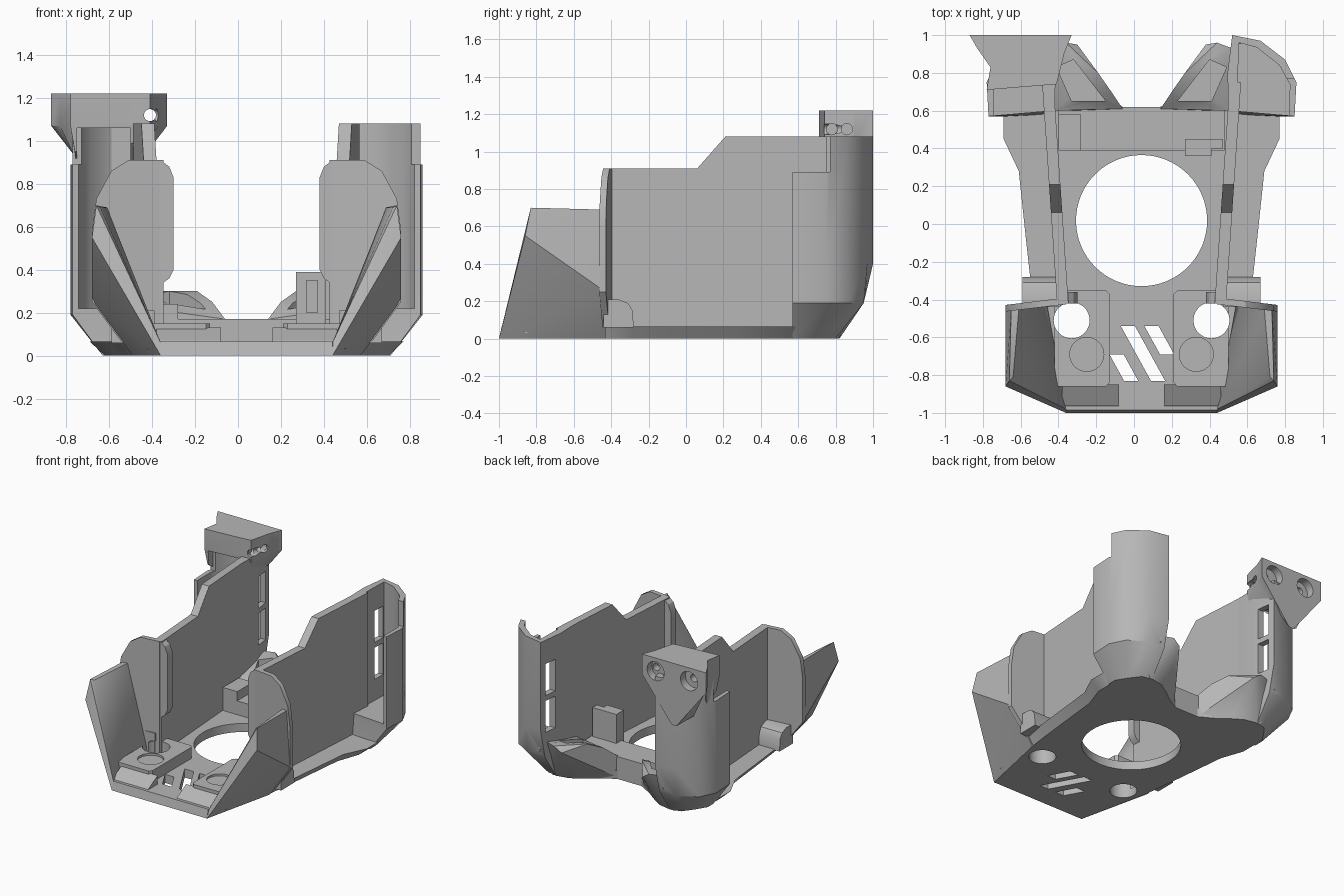
import bpy, bmesh, math

if "Cube" in bpy.data.objects:
    bpy.data.objects.remove(bpy.data.objects["Cube"])

AXIS = 0.04  # the shroud's plane of symmetry; side parts use distance from it
SIDES = ((1, "left"), (-1, "right"))

grey = bpy.data.materials.new("plain grey")
grey.use_nodes = True
grey.diffuse_color = (0.47, 0.47, 0.47, 1)
grey.node_tree.nodes["Principled BSDF"].inputs["Base Color"].default_value = (0.47, 0.47, 0.47, 1)


def finish(name, bm, side):
    for v in bm.verts:
        v.co.x = AXIS + side * v.co.x
    bmesh.ops.recalc_face_normals(bm, faces=bm.faces)
    mesh = bpy.data.meshes.new(name)
    bm.to_mesh(mesh)
    bm.free()
    mesh.materials.append(grey)
    ob = bpy.data.objects.new(name, mesh)
    bpy.context.collection.objects.link(ob)
    return ob


def loft(name, rings, side=1):
    """Solid through rings with equal point counts, capped at both ends."""
    bm = bmesh.new()
    loops = [[bm.verts.new(p) for p in r] for r in rings]
    n = len(loops[0])
    for a, b in zip(loops, loops[1:]):
        for i in range(n):
            j = (i + 1) % n
            bm.faces.new((a[i], a[j], b[j], b[i]))
    bm.faces.new(loops[0][::-1])
    bm.faces.new(loops[-1])
    return finish(name, bm, side)


def slab(name, plan, z0, z1, side=1):
    return loft(name, [[(x, y, z) for x, y in plan] for z in (z0, z1)], side)


def hull(name, pts, side=1):
    bm = bmesh.new()
    verts = [bm.verts.new(p) for p in pts]
    bmesh.ops.convex_hull(bm, input=verts)
    bmesh.ops.dissolve_limit(bm, angle_limit=0.02, verts=bm.verts, edges=bm.edges)
    return finish(name, bm, side)


def box(name, x0, x1, y0, y1, z0, z1, side=1):
    return slab(name, [(x0, y0), (x1, y0), (x1, y1), (x0, y1)], z0, z1, side)


def circle(r, n):
    return [(r * math.cos(i * math.tau / n), r * math.sin(i * math.tau / n)) for i in range(n)]


def disc(x, y, r, z0, z1, side=1):
    return slab("cutter", [(x + a, y + b) for a, b in circle(r, 64)], z0, z1, side)


def cut(ob, *cutters):
    for c in cutters:
        m = ob.modifiers.new("cut", "BOOLEAN")
        m.operation, m.solver, m.object = "DIFFERENCE", "EXACT", c
        bpy.context.view_layer.objects.active = ob
        bpy.ops.object.modifier_apply(modifier=m.name)
        bpy.data.objects.remove(c)


# Floor plate with chamfered underside, fan opening, screw holes and slanted vents
upper = [(0.40, -0.985), (0.56, -0.44), (0.59, -0.28), (0.61, -0.1), (0.65, 0.28),
         (0.73, 0.45), (0.73, 0.57), (0.64, 0.72), (0.53, 0.84), (0.42, 0.82), (0.10, 0.62)]
lower = [(0.40, -1), (0.52, -0.44), (0.54, -0.28), (0.56, -0.1), (0.60, 0.28),
         (0.66, 0.45), (0.66, 0.57), (0.60, 0.70), (0.51, 0.82), (0.42, 0.80), (0.10, 0.62)]
floor = loft("floor_plate", [[(x, y, z) for x, y in half + [(-x, y) for x, y in reversed(half)]]
                             for half, z in ((lower, 0), (upper, 0.065))])
cut(floor, disc(0, 0.018, 0.347, -1, 1))
for side, _ in SIDES:
    cut(floor, disc(0.37, -0.51, 0.095, -1, 1, side))
for x0, ya, yb in ((-0.11, -0.54, -0.83), (0.015, -0.54, -0.69), (-0.17, -0.69, -0.83)):
    run = (ya - yb) * 0.55
    cut(floor, slab("cutter", [(x0, ya), (x0 + 0.075, ya), (x0 + 0.075 + run, yb), (x0 + run, yb)], -1, 1))

# Raised bar behind the opening
box("rear_crossbar", -0.44, 0.44, 0.39, 0.62, 0.05, 0.17)

for side, word in SIDES:
    # Screw pads at the front of the floor
    pad = slab(word + "_screw_pad", [(0.17, -0.84), (0.19, -0.86), (0.46, -0.86), (0.46, -0.35),
                                    (0.19, -0.35), (0.17, -0.37)], 0.03, 0.15, side)
    cut(pad, disc(0.37, -0.51, 0.095, -1, 1, side), disc(0.29, -0.69, 0.09, 0.135, 1, side))
    hull(word + "_front_step", [(x, y, z) for x in (0.12, 0.42) for y, z in
                               ((-0.97, 0.05), (-0.96, 0.07), (-0.85, 0.13), (-0.85, 0.05))], side)

    # Thin side wall, toed in towards the front
    outline = [(-0.42, 0.05), (-0.42, 0.91), (0.06, 0.91), (0.21, 1.08), (0.75, 1.08), (0.75, 0.05)]
    loft(word + "_side_wall", [[(0.385 + (y + 0.45) * 0.068 + t, y, z) for y, z in outline]
                               for t in (0, 0.06)], side)

    # Flange across the front of the wall, swept slightly forward, with an inner bead
    flange = [(0.40, 0.06), (0.40, 0.91), (0.55, 0.91), (0.63, 0.86), (0.70, 0.73), (0.72, 0.58),
              (0.72, 0.25), (0.58, 0.06)]
    loft(word + "_front_flange", [[(x, y - 0.12 * (x - 0.40), z) for x, z in flange]
                                  for y in (-0.425, -0.39)], side)
    bead = [(0.40, 0.33), (0.36, 0.36), (0.34, 0.40), (0.34, 0.83), (0.36, 0.88), (0.40, 0.91)]
    loft(word + "_flange_bead", [[(x, y, z) for x, z in bead] for y in (-0.42, -0.36)], side)

    # Raked fin at the front corner, overhanging the floor edge
    hull(word + "_front_fin", [(0.40, -1, 0), (0.53, -0.43, 0), (0.72, -0.86, 0.55), (0.72, -0.43, 0.25),
                              (0.70, -0.83, 0.70), (0.69, -0.45, 0.69), (0.68, -0.81, 0.69),
                              (0.65, -0.45, 0.69), (0.40, -0.98, 0.06), (0.43, -0.86, 0.06),
                              (0.50, -0.43, 0.08)], side)

    # Rounded foot behind the flange
    foot = [(-0.44, 0.06), (-0.44, 0.21), (-0.36, 0.21), (-0.31, 0.19), (-0.285, 0.15), (-0.28, 0.06)]
    loft(word + "_foot", [[(x, y, z) for y, z in foot] for x in (0.43, 0.63)], side)

    # Curved rear post, hollow and open to the front
    plan = [(0.46, 0.60), (0.81, 0.57), (0.82, 0.75), (0.76, 0.87), (0.63, 0.97), (0.48, 1.0), (0.455, 0.8)]
    low = [(0.46, 0.58), (0.67, 0.57), (0.67, 0.64), (0.62, 0.72), (0.56, 0.80), (0.48, 0.82), (0.455, 0.7)]
    rings = [[(x, y, 0) for x, y in low]]
    rings.append([(x, min(y, 0.95), 0.19) for x, y in plan])
    rings += [[(x, y, z) for x, y in plan] for z in (0.40, 1.08)]
    post = loft(word + "_rear_post", rings, side)
    cavity = [(0.50, 0.4), (0.78, 0.4), (0.785, 0.74), (0.73, 0.84), (0.61, 0.935), (0.515, 0.96)]
    cut(post, slab("cutter", cavity, 0.22, 2, side),
        box("cutter", 0.56, 1, 0.4, 0.77, 0.89, 2, side),
        box("cutter", 0.40, 0.55, 0.85, 0.95, 0.38, 0.62, side),
        box("cutter", 0.40, 0.55, 0.85, 0.95, 0.66, 0.90, side))

    # Sloped nozzle between the crossbar and the post
    nozzle = hull(word + "_nozzle", [(0.10, 0.60, 0), (0.30, 0.75, 0), (0.38, 0.80, 0), (0.48, 0.82, 0),
                                    (0.46, 0.60, 0), (0.10, 0.61, 0.17), (0.16, 0.70, 0.25),
                                    (0.23, 0.80, 0.30), (0.34, 0.95, 0.26), (0.40, 0.96, 0.30),
                                    (0.48, 0.93, 0.30), (0.46, 0.60, 0.22)], side)
    cut(nozzle, slab("cutter", [(0.19, 0.65), (0.36, 0.87), (0.45, 0.83), (0.37, 0.65)], 0.14, 1, side))

# Cable clips beside the crossbar
clip = box("left_clip", 0.23, 0.37, 0.36, 0.45, 0.15, 0.39)
cut(clip, box("cutter", 0.28, 0.33, 0.3, 0.41, 0.2, 0.35))
box("left_clip_arm", 0.35, 0.43, 0.40, 0.45, 0.15, 0.39)
box("right_clip", 0.32, 0.44, 0.39, 0.58, 0.05, 0.24, -1)

# Mounting head on the right post, tapering to a point at the back
top = [(0.91, 1.0), (0.37, 1.0), (0.41, 0.9), (0.45, 0.74), (0.82, 0.71), (0.80, 0.83), (0.87, 0.93)]
taper = [(0.66, 1.0, 0.75), (0.62, 1.0, 0.75), (0.50, 0.97, 0.90), (0.46, 0.75, 1.0),
         (0.80, 0.72, 0.95), (0.79, 0.83, 0.88), (0.75, 0.92, 0.82)]
head = loft("mounting_head", [[(x, y, z) for x, y in top] for z in (1.22, 1.07)] + [taper], -1)
cut(head, box("cutter", 0.54, 0.79, 0.5, 0.92, 0.4, 1.06, -1))

# Counterbored screw holes from the back, cross holes from the inner side
for x, r, y0 in ((0.485, 0.072, 0.94), (0.765, 0.072, 0.94), (0.45, 0.028, 0.5), (0.765, 0.028, 0.85)):
    cut(head, loft("cutter", [[(x + a, y, 1.12 + b) for a, b in circle(r, 32)] for y in (y0, 1.2)], -1))
for y in (0.78, 0.86):
    cut(head, loft("cutter", [[(x, y + a, 1.12 + b) for a, b in circle(0.03, 24)] for x in (0.3, 0.49)], -1))

# Smooth curved areas, keep edges sharp
bpy.ops.object.select_all(action="DESELECT")
for ob in bpy.context.collection.objects:
    if ob.type == "MESH" and grey.name in ob.data.materials:
        ob.select_set(True)
        bpy.context.view_layer.objects.active = ob
bpy.ops.object.shade_smooth_by_angle(angle=math.radians(30))
